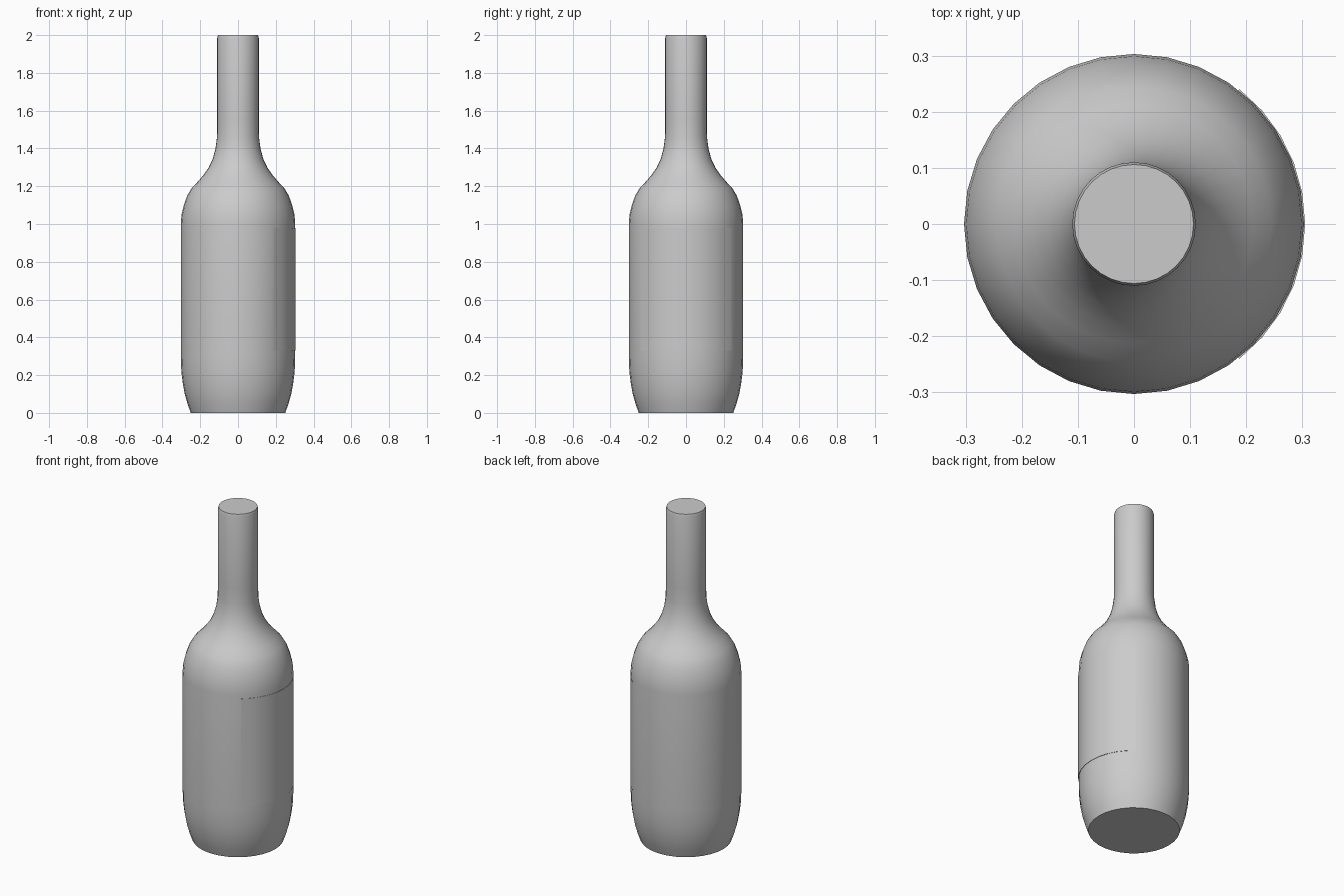
import bpy
import bmesh
from math import cos, sin, radians, tau

cube = bpy.data.objects.get("Cube")
if cube:
    bpy.data.objects.remove(cube, do_unlink=True)

SIDES = 32


def flat_material(name, value):
    mat = bpy.data.materials.new(name)
    mat.use_nodes = True
    colour = (value, value, value, 1)
    mat.diffuse_color = colour
    mat.node_tree.nodes["Principled BSDF"].inputs["Base Color"].default_value = colour
    return mat


def lathe(name, profile, start, sweep, steps, mat, caps=False):
    """Sweep (radius, height) points around z, optionally closing the ends."""
    bm = bmesh.new()
    closed = sweep >= tau - 0.001
    columns = steps if closed else steps + 1
    rings = []
    for radius, height in profile:
        angles = [start + sweep * i / steps for i in range(columns)]
        rings.append([bm.verts.new((radius * cos(a), radius * sin(a), height)) for a in angles])
    for low, high in zip(rings, rings[1:]):
        for i in range(steps):
            j = (i + 1) % columns
            bm.faces.new((low[i], low[j], high[j], high[i]))
    if caps:
        bm.faces.new(rings[0][::-1])
        bm.faces.new(rings[-1])
    mesh = bpy.data.meshes.new(name)
    bm.to_mesh(mesh)
    bm.free()
    mesh.materials.append(mat)
    obj = bpy.data.objects.new(name, mesh)
    bpy.context.collection.objects.link(obj)
    bpy.ops.object.select_all(action="DESELECT")
    obj.select_set(True)
    bpy.context.view_layer.objects.active = obj
    bpy.ops.object.shade_smooth_by_angle(angle=radians(40))
    return obj


grey = flat_material("light grey", 0.6)

# Bottle: tapered foot, straight body, round shoulder and slim neck
bottle_profile = [
    (0.25, 0), (0.268, 0.05), (0.282, 0.1), (0.293, 0.16), (0.3, 0.22), (0.303, 0.3),
    (0.303, 1.0), (0.299, 1.05), (0.287, 1.1), (0.269, 1.15), (0.245, 1.19),
    (0.212, 1.225), (0.182, 1.26), (0.155, 1.3), (0.134, 1.345), (0.119, 1.4),
    (0.111, 1.46), (0.11, 1.55), (0.11, 1.985), (0.106, 2.0),
]
lathe("bottle", bottle_profile, 0, tau, SIDES, grey, caps=True)

# Label: thin curved plate wrapped around the left side
half = radians(52)
label_profile = [(0.302, 0.33), (0.305, 0.33), (0.305, 0.98), (0.302, 0.98)]
lathe("label", label_profile, -half, 2 * half, 10, grey)
